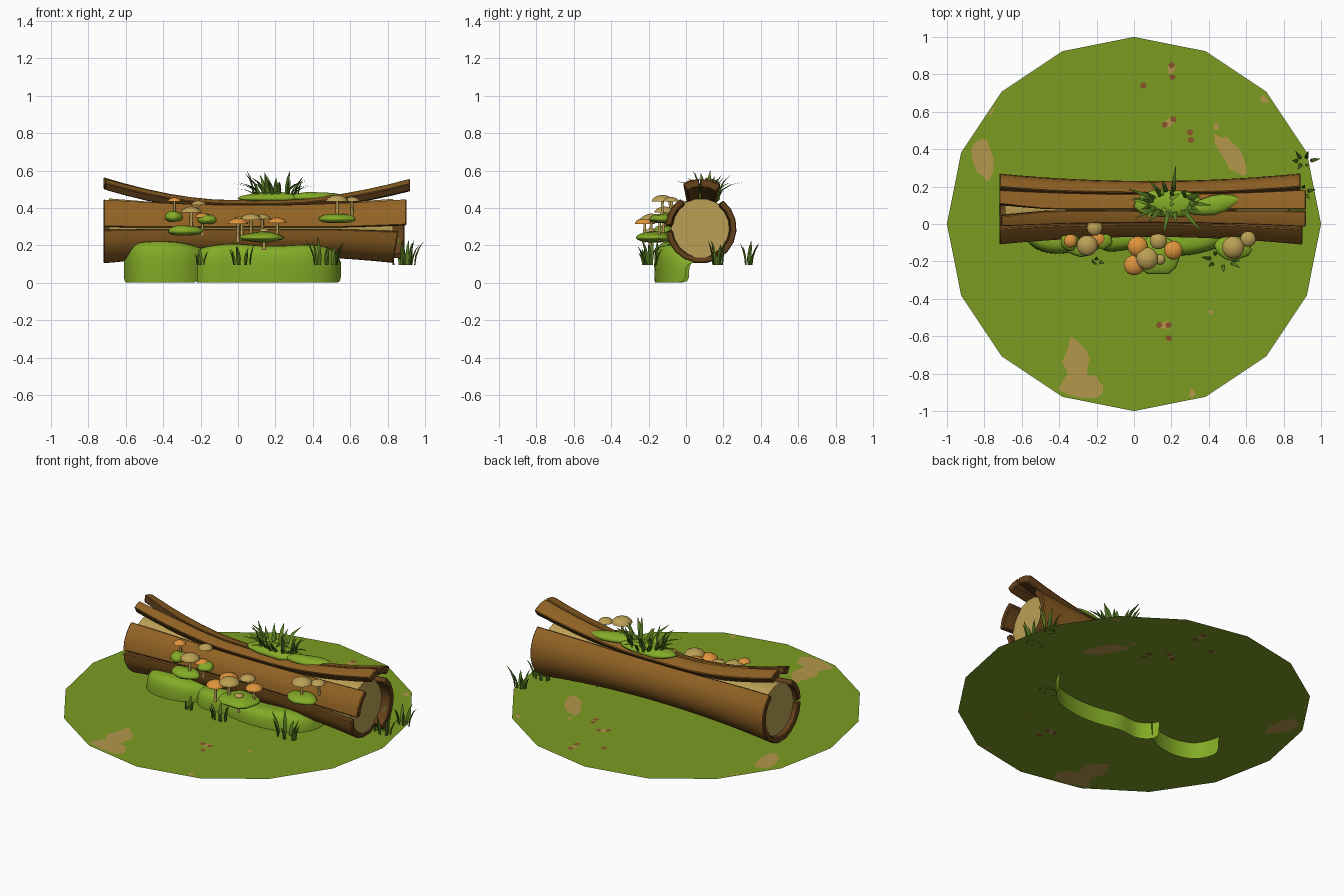
import bpy, math, random
from mathutils import Vector

if "Cube" in bpy.data.objects:
    bpy.data.objects.remove(bpy.data.objects["Cube"])

random.seed(4)
GROUND = 0.105          # height of the ground sheet
CY, CZ = 0.08, 0.292    # log axis


def mat(name, *rgb):
    m = bpy.data.materials.new(name)
    m.diffuse_color = (*rgb, 1)
    m.use_nodes = True
    m.node_tree.nodes["Principled BSDF"].inputs["Base Color"].default_value = m.diffuse_color
    return m


GRASS = mat("ground_green", .20, .33, .016)
MOSS = mat("moss_green", .23, .41, .02)
BLADE = mat("blade_green", .09, .19, .016)
BARK = mat("bark_brown", .29, .125, .018)
EDGE = mat("dark_bark", .13, .055, .011)
WOOD = mat("pale_wood", .50, .35, .09)
SAND = mat("sand_patch", .46, .31, .07)
SOIL = mat("soil_spot", .26, .09, .025)
ORANGE = mat("orange_cap", .75, .30, .045)


def make(name, verts, faces, mats, idx=None, smooth=None):
    me = bpy.data.meshes.new(name)
    me.from_pydata(verts, [], faces)
    for m in mats:
        me.materials.append(m)
    if idx:
        me.polygons.foreach_set("material_index", idx)
    ob = bpy.data.objects.new(name, me)
    bpy.context.collection.objects.link(ob)
    if smooth:
        bpy.ops.object.select_all(action='DESELECT')
        bpy.context.view_layer.objects.active = ob
        ob.select_set(True)
        bpy.ops.object.shade_smooth_by_angle(angle=math.radians(smooth))
    return ob


def rings(loops, cap=True):
    """Skin a list of closed loops."""
    n = len(loops[0])
    verts = [v for l in loops for v in l]
    faces = [(i*n+j, i*n+(j+1) % n, (i+1)*n+(j+1) % n, (i+1)*n+j)
             for i in range(len(loops)-1) for j in range(n)]
    if cap:
        faces += [tuple(range(n))[::-1], tuple(range(len(verts)-n, len(verts)))]
    return verts, faces


# Ground: one flat sixteen-sided sheet
make("ground", [(math.cos(i*math.pi/8), math.sin(i*math.pi/8), GROUND) for i in range(16)],
     [tuple(range(16))], [GRASS])


# Painted patches, shown on both sides of the sheet
def patch(name, x, y, rx, ry, m, rot=0, n=14, rough=.22):
    pts = []
    for i in range(n):
        a = 2*math.pi*i/n
        k = 1 + random.uniform(-rough, rough)
        u, v = rx*k*math.cos(a), ry*k*math.sin(a)
        px, py = x+u*math.cos(rot)-v*math.sin(rot), y+u*math.sin(rot)+v*math.cos(rot)
        s = min(1, .975/math.hypot(px, py))
        pts.append((px*s, py*s))
    d = .002 if m is SAND else .003
    make(name, [(*p, GROUND+d) for p in pts]+[(*p, GROUND-d) for p in pts],
         [tuple(range(n)), tuple(range(2*n-1, n-1, -1))], [m])


for x, y, rx, ry, rot in [(-.8, .35, .055, .125, .2), (-.77, .64, .03, .07, -.3), (.52, .375, .05, .12, .6),
                          (-.31, -.73, .07, .12, .1), (-.28, -.87, .12, .07, 0), (.7, .67, .02, .025, 0),
                          (.2, .83, .02, .03, 0), (.31, -.91, .016, .03, 0), (.44, .52, .014, .022, 0),
                          (.41, -.47, .013, .013, 0), (.17, -.54, .03, .02, 0), (.19, .545, .03, .02, .6)]:
    patch("sand_patch", x, y, rx, ry, SAND, rot)
for x, y in [(.2, .85), (.205, .785), (.05, .74), (.165, .53), (.21, .56), (.3, .49), (.305, .45),
             (.135, -.54), (.185, -.54), (.185, -.61)]:
    patch("soil_spot", x, y, .017, .017, SOIL, n=7, rough=.12)


# Log: curved planks that gape and lift at the ends
def radius(x):
    return .150 + .040*min(1.2, ((x-.08)/.8)**2)


def plank(name, a0, a1, x0, x1, gap0=(0, 0), gap1=(0, 0), lift=(0, 0), thick=.034, seg=3, slant=0):
    loops, steps = [], 14
    for i in range(steps+1):
        t = i/steps
        x = x0+(x1-x0)*t
        l, r = max(0, (-x-.45)/.27), max(0, (x-.5)/.4)
        lo = a0 + 1 + gap0[0]*l + gap0[1]*r
        hi = a1 - 1 - gap1[0]*l - gap1[1]*r
        dz = lift[0]*max(0, (-x-.08)/.64)**1.7 + lift[1]*max(0, (x-.25)/.67)**1.6
        loop = []
        for inner in (0, 1):
            for j in range(seg+1):
                k = j/seg
                a = math.radians(lo+(hi-lo)*(1-k if inner else k))
                rr = radius(x)-thick*inner
                xx = x + slant*(math.sin(a))*max(0, t-.8)*5
                loop.append((xx, CY+rr*math.cos(a), CZ+rr*math.sin(a)+dz))
        loops.append(loop)
    v, f = rings(loops)
    n = 2*seg+2
    idx = [0 if (q % n) < seg else 1 for q in range(steps*n)] + [1, 1]
    ob = make(name, v, f, [BARK, EDGE], idx, 32)
    b = ob.modifiers.new("worn_edges", 'BEVEL')
    b.width, b.segments, b.limit_method, b.angle_limit = .005, 1, 'ANGLE', math.radians(50)
    return ob


plank("back_plank", -62, 55, -.72, .89, gap1=(3, 3), seg=6)
plank("lower_front_plank", 181, 298, -.72, .86, gap0=(1, 4), seg=6, slant=.03)
plank("upper_front_plank", 122, 180, -.72, .90, gap0=(2, 2), gap1=(1, 4))
plank("top_back_plank", 56, 92, -.72, .92, gap1=(9, 0), lift=(.085, .07), thick=.045, seg=2)
plank("top_front_plank", 92, 121, -.71, .92, gap0=(9, 0), lift=(.08, .07), thick=.045, seg=2)

# Solid heart wood, set back from both ends
core = [[(x, CY+(radius(x)-.026)*math.cos(i*math.pi/9), CZ+(radius(x)-.026)*math.sin(i*math.pi/9))
         for i in range(18)] for x in (-.69, -.45, -.2, .08, .35, .6, .83)]
make("heart_wood", *rings(core), [WOOD], smooth=40)


# Moss bank hugging the front of the log, reaching below the ground sheet
def bank(name, path):
    prof = [(0, 0, 0), (-.005, .5, 0), (.0, .8, 0), (.02, .95, 0), (.06, 1, 0), (.13, .95, 0)]
    v, f, n = [], [], len(prof)
    for x, y, h in path:
        v += [(x, y+dy, h*k) for dy, k, _ in prof]
    for i in range(len(path)-1):
        f += [(i*n+j, (i+1)*n+j, (i+1)*n+j+1, i*n+j+1) for j in range(n-1)]
    ob = make(name, v, f, [MOSS], smooth=60)
    ob.modifiers.new("soft", 'SUBSURF').levels = 1
    ob.modifiers["soft"].render_levels = 1


bank("moss_bank_left", [(-.61, .02, .12), (-.59, -.05, .15), (-.56, -.11, .21), (-.5, -.145, .225), (-.42, -.16, .225),
                        (-.34, -.15, .225), (-.26, -.13, .21), (-.2, -.08, .19)])
bank("moss_bank_right", [(-.24, -.06, .17), (-.2, -.12, .19), (-.13, -.155, .205), (-.04, -.13, .215), (.03, -.14, .21),
                         (.12, -.165, .2), (.25, -.17, .2), (.35, -.155, .21), (.44, -.13, .205),
                         (.52, -.08, .18), (.55, 0, .11)])


# Moss cushions: flat-bottomed rounded shelves
def cushion(name, x, y, z, rx, ry, rz, rot=0):
    bpy.ops.mesh.primitive_uv_sphere_add(segments=14, ring_count=8, location=(x, y, z), rotation=(0, 0, rot))
    ob = bpy.context.object
    ob.name = name
    ob.scale = (rx, ry, rz)
    for v in ob.data.vertices:
        if v.co.z < 0:
            v.co.z *= .75
        v.co *= 1+.07*math.sin(5*v.co.x+3*v.co.y+9*x)
    ob.data.materials.append(MOSS)
    bpy.ops.object.shade_smooth_by_angle(angle=math.radians(60))


for c in [(-.345, -.095, .35, .05, .05, .034), (-.165, -.085, .335, .05, .05, .03), (-.285, -.115, .275, .095, .06, .032),
          (.13, -.17, .24, .12, .105, .032), (.53, -.125, .34, .1, .07, .03)]:
    cushion("moss_cushion", *c)
cushion("top_moss", .18, .11, .45, .18, .075, .035)
cushion("top_moss_tail", .42, .10, .455, .15, .05, .03, .2)


# Mushrooms: x, y, cap height, cap radius, cap colour
def mushroom(x, y, z, r, m):
    dome = [(1, 0), (.96, .14), (.78, .34), (.45, .5), (.12, .57)]
    loops = [[(x+r*k*math.cos(i*math.pi/7), y+r*k*math.sin(i*math.pi/7), z+r*h) for i in range(14)]
             for k, h in [(.15, .06)]+dome]
    make("mushroom_cap", *rings(loops), [m], smooth=50)
    by = y + (.02 if y > -.1 else -.005)
    stem = [[(x+q*math.cos(i*math.pi/3), yy+q*math.sin(i*math.pi/3), zz) for i in range(6)]
            for q, yy, zz in ((.011, by, z-.10), (.008, (y+by)/2, z-.05), (.008, y, z+.01))]
    make("mushroom_stem", *rings(stem), [WOOD], smooth=70)


for s in [(-.34, -.09, .435, .036, ORANGE), (-.19, -.08, .35, .04, ORANGE), (-.21, -.02, .415, .042, WOOD),
          (-.25, -.115, .375, .056, WOOD), (.02, -.12, .325, .055, ORANGE), (.13, -.09, .34, .046, WOOD),
          (0, -.22, .315, .055, ORANGE), (.07, -.185, .335, .06, WOOD), (.21, -.14, .32, .05, ORANGE),
          (.14, -.19, .275, .027, WOOD), (.53, -.125, .435, .06, WOOD), (.61, -.08, .435, .042, WOOD)]:
    mushroom(*s)


# Grass tufts: bent, pointed blades gathered in one mesh
def tuft(name, x, y, z, count, spread, length, lean, width, m=BLADE, ry=.5):
    verts, faces = [], []
    for b in range(count):
        a = 2*math.pi*(b+random.uniform(-.3, .3))/count
        d = Vector((math.cos(a), math.sin(a), 0))
        side = Vector((-d.y, d.x, 0))
        L, ln = length*random.uniform(.65, 1.1), lean*random.uniform(.3, 1.1)
        base = Vector((x+d.x*spread, y+d.y*spread*ry, z))
        loops = []
        for t, w in ((0, .7), (.35, 1), (.7, .75), (1, .08)):
            p = base + d*L*ln*t*t + Vector((0, 0, L*(t-.35*ln*t*t)))
            w *= width
            loops.append([p+side*w, p+d*w*.5, p-side*w, p-d*w*.35])
        v, f = rings(loops)
        faces += [tuple(i+len(verts) for i in q) for q in f]
        verts += v
    make(name, verts, faces, [m], smooth=50)


tuft("top_grass_upright", .2, .11, .46, 13, .12, .145, .45, .011, ry=.35)
tuft("top_grass_outer", .2, .12, .455, 14, .09, .13, 1.1, .013, ry=.6)
tuft("top_grass_light", .14, .11, .455, 9, .05, .08, 1.2, .013, MOSS)
for x, y, n, s, h in [(-.2, -.2, 4, .018, .085), (.02, -.21, 7, .045, .105), (.47, -.19, 8, .06, .15),
                      (.88, .17, 7, .05, .15), (.91, .335, 6, .035, .14)]:
    tuft("ground_grass", x, y, GROUND-.01, n, s, h, .35, .011)
